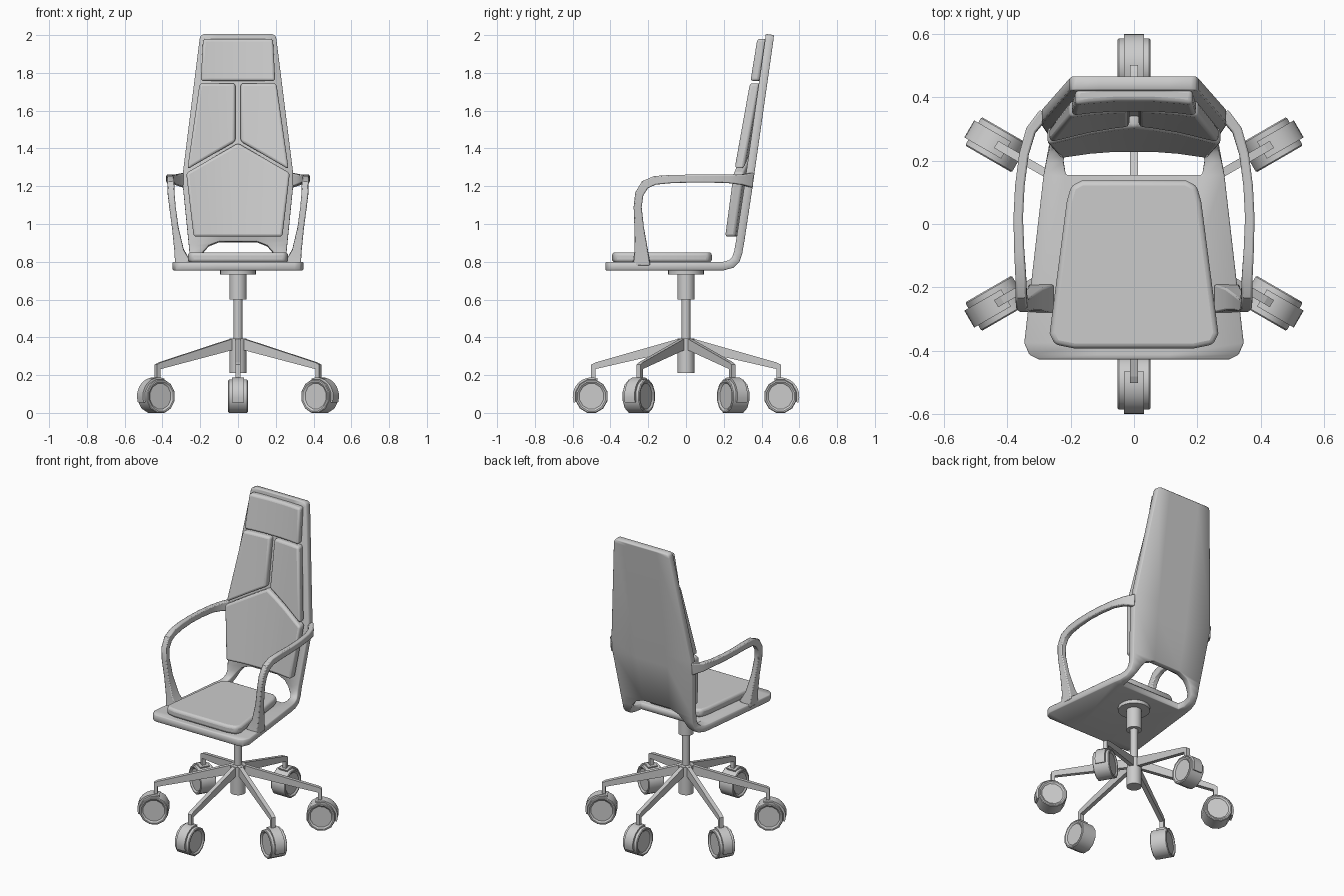
import bpy, bmesh
from math import radians, sin, cos, pi
from mathutils import Vector

if "Cube" in bpy.data.objects:
    bpy.data.objects.remove(bpy.data.objects["Cube"])


def finish(name, bm, bevel=0, segs=2, smooth=True, solid=0):
    bmesh.ops.recalc_face_normals(bm, faces=bm.faces) if not solid else None
    me = bpy.data.meshes.new(name)
    bm.to_mesh(me)
    bm.free()
    ob = bpy.data.objects.new(name, me)
    bpy.context.collection.objects.link(ob)
    if smooth:
        bpy.ops.object.select_all(action='DESELECT')
        ob.select_set(True)
        bpy.context.view_layer.objects.active = ob
        bpy.ops.object.shade_smooth_by_angle(angle=radians(35))
    if solid:
        m = ob.modifiers.new("thickness", 'SOLIDIFY')
        m.thickness, m.offset, m.use_even_offset = solid, 1, True
    if bevel:
        m = ob.modifiers.new("bevel", 'BEVEL')
        m.width, m.segments, m.limit_method, m.angle_limit = bevel, segs, 'ANGLE', radians(40)
    return ob


def prism(bm, pts, vec):
    """Extrude a closed 3D polygon along a vector."""
    f = bm.faces.new([bm.verts.new(p) for p in pts])
    ext = bmesh.ops.extrude_face_region(bm, geom=[f], use_keep_orig=True)['geom']
    bmesh.ops.translate(bm, vec=vec, verts=[v for v in ext if isinstance(v, bmesh.types.BMVert)])


def cylinder(name, r, z0, z1, n=24):
    bm = bmesh.new()
    bmesh.ops.create_cone(bm, cap_ends=True, segments=n, radius1=r, radius2=r, depth=z1 - z0)
    bmesh.ops.translate(bm, vec=(0, 0, (z0 + z1) / 2), verts=bm.verts)
    return finish(name, bm)


# One-piece shell: seat plate bending up into the back, rows of (y, z, half width, hole half width)
rows = [(-.427, .755, .300, .11), (-.412, .755, .33, .11), (-.375, .755, .346, .11),
        (.155, .755, .285, .215), (.2, .755, .277, .222), (.25, .768, .268, .22),
        (.283, .80, .26, .208), (.298, .845, .257, .185), (.304, .88, .26, .155), (.308, .902, .262, .10),
        (.353, 1.2, .292, .11), (.364, 1.28, .29, .11), (.463, 1.975, .203, .11),
        (.465, 1.993, .197, .11), (.466, 2.0, .18, .11)]
HOLE = range(3, 9)
bm = bmesh.new()
grid = [[bm.verts.new((x, y, z)) for x in (-w, -h, h, w)] for y, z, w, h in rows]
for i in range(len(rows) - 1):
    for c in range(3):
        if not (c == 1 and i in HOLE):
            bm.faces.new((grid[i][c], grid[i][c + 1], grid[i + 1][c + 1], grid[i + 1][c]))
finish("shell_frame", bm, bevel=.004, segs=1, solid=.044)


# Back cushions: outlines in (x, z), leaned and curved to follow the back
def back_cushion(name, outline, thick):
    bm = bmesh.new()
    prism(bm, [(x, 0, z) for x, z in outline], (0, thick, 0))
    for x in (-.14, -.06, .06, .14):
        bmesh.ops.bisect_plane(bm, geom=bm.verts[:] + bm.edges[:] + bm.faces[:],
                               plane_co=(x, 0, 0), plane_no=(1, 0, 0))
    for v in bm.verts:
        v.co.y += .205 + .155 * (v.co.z - .935) + .022 - .38 * v.co.x ** 2
    finish(name, bm, bevel=.014, segs=3)


back_cushion("headrest", [(-.185, 1.98), (.185, 1.98), (.197, 1.757), (-.197, 1.757)], .048)
for s, side in ((-1, "left"), (1, "right")):
    back_cushion("upper_back_cushion_" + side,
                 [(s * .014, 1.745), (s * .203, 1.745), (s * .268, 1.29), (s * .014, 1.437)], .052)
back_cushion("lower_back_cushion",
             [(0, 1.428), (.274, 1.27), (.235, .933), (-.235, .933), (-.274, 1.27)], .055)

# Seat cushion
bm = bmesh.new()
half = [(.165, .137), (.198, .12), (.212, .07), (.266, -.345), (.25, -.38), (.19, -.392)]
prism(bm, [(x, y, .797) for x, y in half] + [(-x, y, .797) for x, y in reversed(half)], (0, 0, .053))
finish("seat_cushion", bm, bevel=.016, segs=3)

# Armrests: rectangular section swept along (x, y, z, side width, in-plane thickness)
path = [(.292, -.235, .79, .085, .09), (.312, -.237, .86, .05, .07), (.332, -.248, .98, .034, .05),
        (.347, -.256, 1.09, .034, .042), (.354, -.247, 1.16, .036, .045), (.356, -.217, 1.208, .036, .048),
        (.357, -.165, 1.231, .034, .046), (.362, -.08, 1.238, .032, .044), (.365, .02, 1.24, .03, .042),
        (.36, .12, 1.24, .03, .042), (.347, .22, 1.239, .03, .044), (.325, .295, 1.235, .032, .055),
        (.283, .348, 1.232, .034, .078)]
for s, side in ((-1, "left"), (1, "right")):
    bm = bmesh.new()
    rings = []
    P = [Vector(p[:3]) for p in path]
    for i, p in enumerate(path):
        t = (P[min(i + 1, len(P) - 1)] - P[max(i - 1, 0)]).normalized()
        b = (Vector((1, 0, 0)) - t * t.x).normalized()
        n = t.cross(b)
        ring = []
        for u, v in ((-1, -1), (1, -1), (1, 1), (-1, 1)):
            co = P[i] + b * u * p[3] / 2 + n * v * p[4] / 2
            ring.append(bm.verts.new((s * co.x, co.y, co.z)))
        rings.append(ring)
    for a, b in zip(rings, rings[1:]):
        for k in range(4):
            bm.faces.new((a[k], a[(k + 1) % 4], b[(k + 1) % 4], b[k]))
    bm.faces.new(rings[0])
    bm.faces.new(rings[-1])
    finish("armrest_" + side, bm, bevel=.006, segs=2)

# Central column
cylinder("mount_plate", .095, .733, .757)
cylinder("column_sleeve", .046, .6, .74)
cylinder("gas_lift", .023, .38, .61)
cylinder("base_hub", .045, .21, .393)


# Star base: leg, hood and wheel built along +y, repeated six times
bm = bmesh.new()
leg = [(0, .395), (.03, .395), (.48, .267), (.502, .255), (.502, .175), (.48, .175), (.48, .232), (.03, .335), (0, .335)]
prism(bm, [(-.013, y, z) for y, z in leg], (.026, 0, 0))
parts = [finish("base_leg", bm, smooth=False)]

CY, CZ = .5, .088
bm = bmesh.new()
angs = [radians(-20 + 130 * i / 8) for i in range(9)]
arc = [(CY + .1 * cos(a), CZ + .1 * sin(a)) for a in angs]
arc += [(CY + .08 * cos(a), CZ + .08 * sin(a)) for a in reversed(angs)]
prism(bm, [(-.031, y, z) for y, z in arc], (.062, 0, 0))
parts.append(finish("caster_hood", bm))

bm = bmesh.new()
N = 12
ring = [(CY + .088 * cos(2 * pi * (i + .5) / N), CZ + .0911 * sin(2 * pi * (i + .5) / N)) for i in range(N)]
prism(bm, [(-.052, y, z) for y, z in ring], (.104, 0, 0))
bmesh.ops.recalc_face_normals(bm, faces=bm.faces)
caps = [f for f in bm.faces if len(f.verts) == N]
bmesh.ops.inset_individual(bm, faces=caps, thickness=.016, depth=0)
bmesh.ops.inset_individual(bm, faces=caps, thickness=.002, depth=-.008)
parts.append(finish("caster_wheel", bm, bevel=.006, segs=1))

for ob in parts:
    for k in range(1, 6):
        c = ob.copy()
        c.name = f"{ob.name}_{k + 1}"
        c.rotation_euler.z = radians(60 * k)
        bpy.context.collection.objects.link(c)
